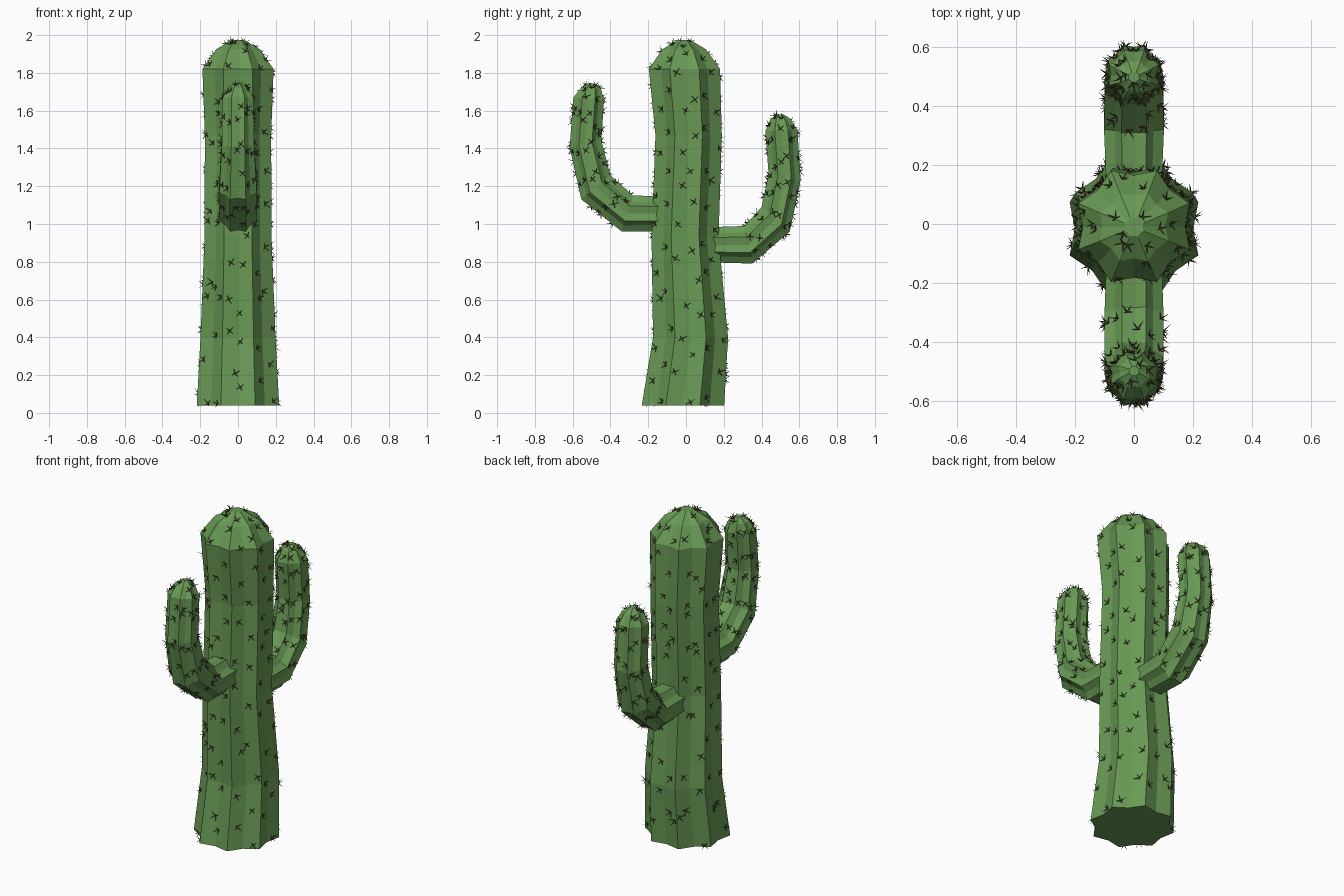
import bpy, bmesh, random
from math import sin, cos, pi, radians
from mathutils import Vector

if "Cube" in bpy.data.objects:
    bpy.data.objects.remove(bpy.data.objects["Cube"])

random.seed(4)
SIDES = 16  # 8 ribs, alternating ridge and valley


def material(name, color):
    m = bpy.data.materials.new(name)
    m.diffuse_color = (*color, 1)
    m.use_nodes = True
    m.node_tree.nodes["Principled BSDF"].inputs["Base Color"].default_value = m.diffuse_color
    return m


GREEN = material("cactus_green", (0.14, 0.32, 0.09))
BROWN = material("spine_brown", (0.09, 0.06, 0.03))


def add_object(name, bm, mat):
    mesh = bpy.data.meshes.new(name)
    bm.to_mesh(mesh)
    bm.free()
    mesh.materials.append(mat)
    bpy.context.collection.objects.link(bpy.data.objects.new(name, mesh))


def ribbed_ring(y, z, tilt, r, valley):
    """Star-shaped section, leaning by tilt degrees towards +y."""
    t = radians(tilt)
    side, out = Vector((1, 0, 0)), Vector((0, cos(t), -sin(t)))
    pts = []
    for i in range(SIDES):
        a = 2 * pi * i / SIDES
        rad = r if i % 2 else r * valley
        pts.append(Vector((0, y, z)) + rad * (cos(a) * side + sin(a) * out))
    return pts


def ribbed_body(name, path, valley):
    rings = [ribbed_ring(*p, valley) for p in path]
    bm = bmesh.new()
    vs = [[bm.verts.new(p) for p in ring] for ring in rings]
    for a, b in zip(vs, vs[1:]):
        for i in range(SIDES):
            j = (i + 1) % SIDES
            bm.faces.new((a[i], a[j], b[j], b[i]))
    bm.faces.new(vs[0][::-1])
    bm.faces.new(vs[-1])
    add_object(name, bm, GREEN)
    return rings


def spine_tuft(bm, pos, normal, up):
    """Four thin spikes spreading from one point."""
    u = (up - normal * up.dot(normal)).normalized()
    v = normal.cross(u)
    spin = random.uniform(-0.3, 0.3)
    for k in range(4):
        a = pi / 4 + k * pi / 2 + spin
        lean = u * cos(a) + v * sin(a)
        d = (normal * 0.75 + lean).normalized()
        w = d.cross(normal).normalized()
        h = d.cross(w)
        base = [bm.verts.new(pos - normal * 0.002 + 0.0035 * (cos(b) * w + sin(b) * h))
                for b in (0, 2 * pi / 3, 4 * pi / 3)]
        tip = bm.verts.new(pos + d * random.uniform(0.028, 0.038))
        for i in range(3):
            bm.faces.new((base[i], base[(i + 1) % 3], tip))


def spines(name, rings, per_strip, first=0):
    """Scatter tufts evenly along each strip between ridge and valley."""
    bm = bmesh.new()
    for i in range(SIDES):
        j = (i + 1) % SIDES
        lengths = [(b[i] - a[i]).length for a, b in zip(rings, rings[1:])]
        lengths[:first] = [0] * first
        offset = random.random()
        for k in range(per_strip):
            s = (k + (offset + random.uniform(-0.2, 0.2)) % 1) / per_strip * sum(lengths)
            n = 0
            while n < len(lengths) - 1 and s > lengths[n]:
                s -= lengths[n]
                n += 1
            f, u = s / lengths[n], random.uniform(0.1, 0.9)
            a, b = rings[n], rings[n + 1]
            pos = a[i].lerp(a[j], u).lerp(b[i].lerp(b[j], u), f)
            up = (b[i] - a[i]).normalized()
            spine_tuft(bm, pos, (a[j] - a[i]).cross(up).normalized(), up)
    bmesh.ops.recalc_face_normals(bm, faces=bm.faces)
    add_object(name, bm, BROWN)


# Each path point: y, z, tilt, ridge radius
trunk = [(-0.016, 0.04, 0, 0.236), (0.024, 0.4, 0, 0.215), (-0.005, 0.93, 0, 0.192),
         (0.014, 1.47, 0, 0.19), (-0.008, 1.82, 0, 0.204), (-0.01, 1.925, 0, 0.125),
         (-0.01, 1.975, 0, 0.035)]
back_arm = [(0.1, 0.89, 90, 0.1), (0.33, 0.89, 78, 0.11), (0.475, 1.025, 41, 0.107),
            (0.522, 1.25, 12, 0.094), (0.505, 1.495, -2, 0.092), (0.5, 1.555, -2, 0.058),
            (0.498, 1.58, 0, 0.02)]
front_arm = [(-0.1, 1.055, -90, 0.1), (-0.31, 1.055, -73, 0.108), (-0.478, 1.195, -40, 0.108),
             (-0.532, 1.425, -12, 0.093), (-0.515, 1.665, 4, 0.088), (-0.502, 1.72, 4, 0.056),
             (-0.498, 1.745, 4, 0.018)]

# Trunk and its two upturned arms, each with spines
spines("trunk_spines", ribbed_body("trunk", trunk, 0.85), 10)
spines("back_arm_spines", ribbed_body("back_arm", back_arm, 0.85), 5, 1)
spines("front_arm_spines", ribbed_body("front_arm", front_arm, 0.85), 5, 1)
